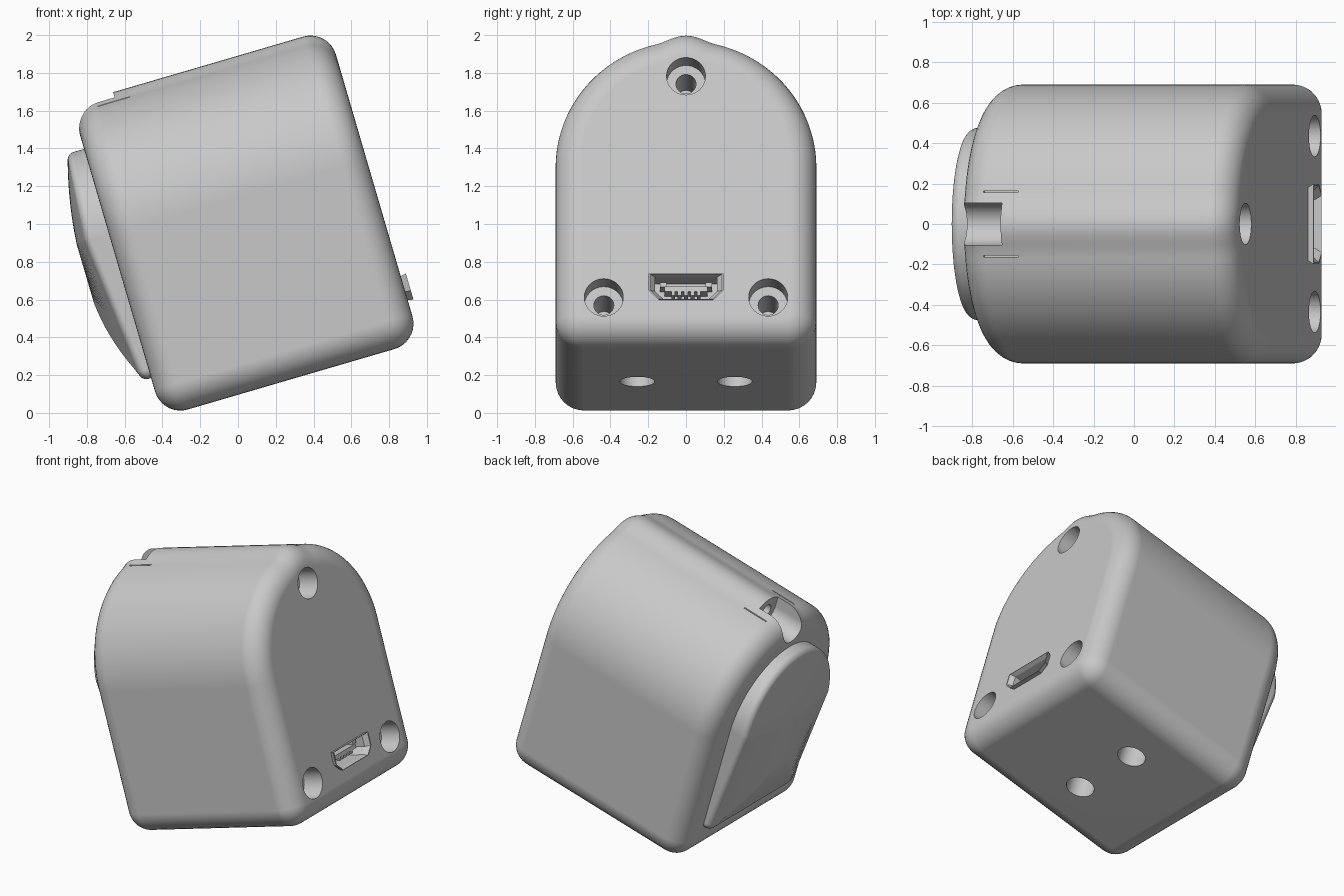
import bpy, bmesh, math
from mathutils import Matrix, Vector

cube = bpy.data.objects.get("Cube")
if cube:
    bpy.data.objects.remove(cube, do_unlink=True)

TILT = math.radians(-16.3)   # the whole housing leans back about y
BACK, FRONT = 1.03, -0.39    # end faces along the local x axis
FILLET = 0.14

grey = bpy.data.materials.new("light_grey")
grey.use_nodes = True
colour = (0.58, 0.58, 0.58, 1)
grey.diffuse_color = colour
grey.node_tree.nodes["Principled BSDF"].inputs["Base Color"].default_value = colour


def make(name, bm):
    bmesh.ops.recalc_face_normals(bm, faces=bm.faces)
    mesh = bpy.data.meshes.new(name)
    bm.to_mesh(mesh)
    bm.free()
    mesh.materials.append(grey)
    obj = bpy.data.objects.new(name, mesh)
    bpy.context.collection.objects.link(obj)
    return obj


def loft(name, rings):
    """Skin (x, [(y, z), ...]) rings, or rings with one x per point, and cap the ends."""
    bm = bmesh.new()
    loops = []
    for x, pts in rings:
        xs = x if isinstance(x, list) else [x] * len(pts)
        loops.append([bm.verts.new((a, y, z)) for a, (y, z) in zip(xs, pts)])
    n = len(loops[0])
    for a, b in zip(loops, loops[1:]):
        for i in range(n):
            j = (i + 1) % n
            bm.faces.new((a[i], a[j], b[j], b[i]))
    bm.faces.new(loops[0])
    bm.faces.new(loops[-1])
    return make(name, bm)


def prism(name, pts, x0, x1):
    return loft(name, [(x0, pts), (x1, pts)])


def circle(y, z, r, n=32):
    return [(y + r * math.cos(i * math.tau / n), z + r * math.sin(i * math.tau / n))
            for i in range(n)]


def rect(y, z, w, h):
    return [(y - w, z - h), (y + w, z - h), (y + w, z + h), (y - w, z + h)]


def arch(radius, base, inset, corner, ridge=0.0):
    """Round-topped outline moved inwards by inset, with an optional ridge on top."""
    centre, n, pts = 1.095, 80, []
    r = radius - inset
    for i in range(n + 1):
        a = math.pi * (i / n - 0.5)
        bump = 0.0
        if abs(a) < 0.24:
            bump = ridge * (0.5 + 0.5 * math.cos(math.pi * a / 0.24))
        pts.append((math.sin(a) * (r + bump), centre + math.cos(a) * (r + bump)))
    c = max(corner - inset, 0.002)
    for side in (1, -1):
        for i in range(9):
            t = math.pi / 2 * (i if side > 0 else 8 - i) / 8
            pts.append((side * (r - c + c * math.cos(t)),
                        base + inset + c - c * math.sin(t)))
    return pts


def cut(obj, cutters):
    for c in cutters:
        mod = obj.modifiers.new("cut", 'BOOLEAN')
        mod.operation, mod.solver, mod.object = 'DIFFERENCE', 'EXACT', c
        c.hide_render = True
    graph = bpy.context.evaluated_depsgraph_get()
    mesh = bpy.data.meshes.new_from_object(obj.evaluated_get(graph))
    obj.modifiers.clear()
    obj.data = mesh
    for c in cutters:
        bpy.data.objects.remove(c, do_unlink=True)


def smooth(obj):
    obj.data.shade_smooth()
    obj.data.set_sharp_from_angle(angle=math.radians(32))
    obj.modifiers.new("even_shading", 'WEIGHTED_NORMAL').keep_sharp = True


# Housing: arch with filleted ends
def body_ring(x_end, direction, t):
    return (x_end + direction * FILLET * (1 - math.cos(t)),
            arch(0.69, 0.092, FILLET * (1 - math.sin(t)), FILLET + 0.01, 0.03))


steps = [math.pi / 2 * i / 9 for i in range(10)]
rings = [body_ring(FRONT, 1, t) for t in steps]
rings += [body_ring(BACK, -1, t) for t in reversed(steps)]
housing = loft("housing", rings)

# Port outline: wide on top, lower corners chamfered
PORT_Z = 0.387


def port(s):
    half = [(0.182, 0.066), (0.182, -0.02), (0.135, -0.066)]
    pts = half + [(-y, z) for y, z in reversed(half)]
    return [(y * s, PORT_Z + z * s) for y, z in pts]


# Screw holes, top groove, slits, port opening and base holes
cutters = []
for y, z in ((0, 1.556), (0.435, 0.336), (-0.435, 0.336)):
    cutters.append(prism("counterbore", circle(y, z, 0.103), BACK - 0.15, BACK + 0.1))
    cutters.append(prism("screw_hole", circle(y, z, 0.053), BACK - 0.45, BACK - 0.1))
GROOVE_Z = 1.715
groove = [(0.105 * math.cos(a), GROOVE_Z + 0.105 * math.sin(a))
          for a in (math.pi + math.pi * i / 16 for i in range(17))]
cutters.append(prism("groove", groove + [(0.105, 2), (-0.105, 2)], -0.6, -0.158))
cutters.append(prism("groove_hole", circle(0, GROOVE_Z, 0.05), -0.2, 0.1))
for y in (0.16, -0.16):
    cutters.append(prism("slit", rect(y, 1.78, 0.004, 0.03), -0.26, -0.08))
cutters.append(prism("port_opening", port(1.01), BACK - 0.15, BACK + 0.1))
for y in (0.258, -0.258):
    bm = bmesh.new()
    bmesh.ops.create_cone(bm, cap_ends=True, segments=32, radius1=0.092, radius2=0.092,
                          depth=0.6, matrix=Matrix.Translation((0.275, y, 0.1)))
    cutters.append(make("base_hole", bm))
cut(housing, cutters)

# Domed front cover
def dome(y, z):
    return -0.575 + (y * y + (z - 0.94) ** 2) / 4.2


rings = [(FRONT + 0.03, arch(0.475, 0.306, 0, 0.05))]
ROUND = 0.03
insets = [ROUND * (1 - math.cos(math.pi / 2 * i / 6)) for i in range(7)]
insets += [ROUND + 0.44 * i / 12 for i in range(1, 13)]
for d in insets:
    pts = arch(0.475, 0.306, d, 0.05)
    k = max(0.0, 1 - d / ROUND)
    drop = ROUND * (1 - math.sqrt(max(0.0, 1 - k * k)))
    rings.append(([dome(y, z) + drop for y, z in pts], pts))
cover = loft("front_cover", rings)

# Port shell with flared lip, tongue, latches and contacts
port_shell = loft("port_shell", [
    (BACK - 0.15, port(1)), (BACK, port(1)), (BACK + 0.03, port(1.09)),
    (BACK + 0.03, port(1.04)), (BACK, port(0.9)), (BACK - 0.13, port(0.9))])
parts = [port_shell,
         prism("port_tongue", rect(0, PORT_Z + 0.005, 0.115, 0.014), BACK - 0.14, BACK - 0.03)]
for i in range(5):
    parts.append(prism("port_contact", rect((i - 2) * 0.034, PORT_Z - 0.018, 0.01, 0.012),
                       BACK - 0.14, BACK - 0.035))
for y in (0.12, -0.12):
    parts.append(prism("port_latch", rect(y, PORT_Z + 0.03, 0.018, 0.012),
                       BACK - 0.14, BACK - 0.04))

smooth(housing)
smooth(cover)
for obj in [housing, cover] + parts:
    obj.rotation_euler = (0, TILT, 0)
